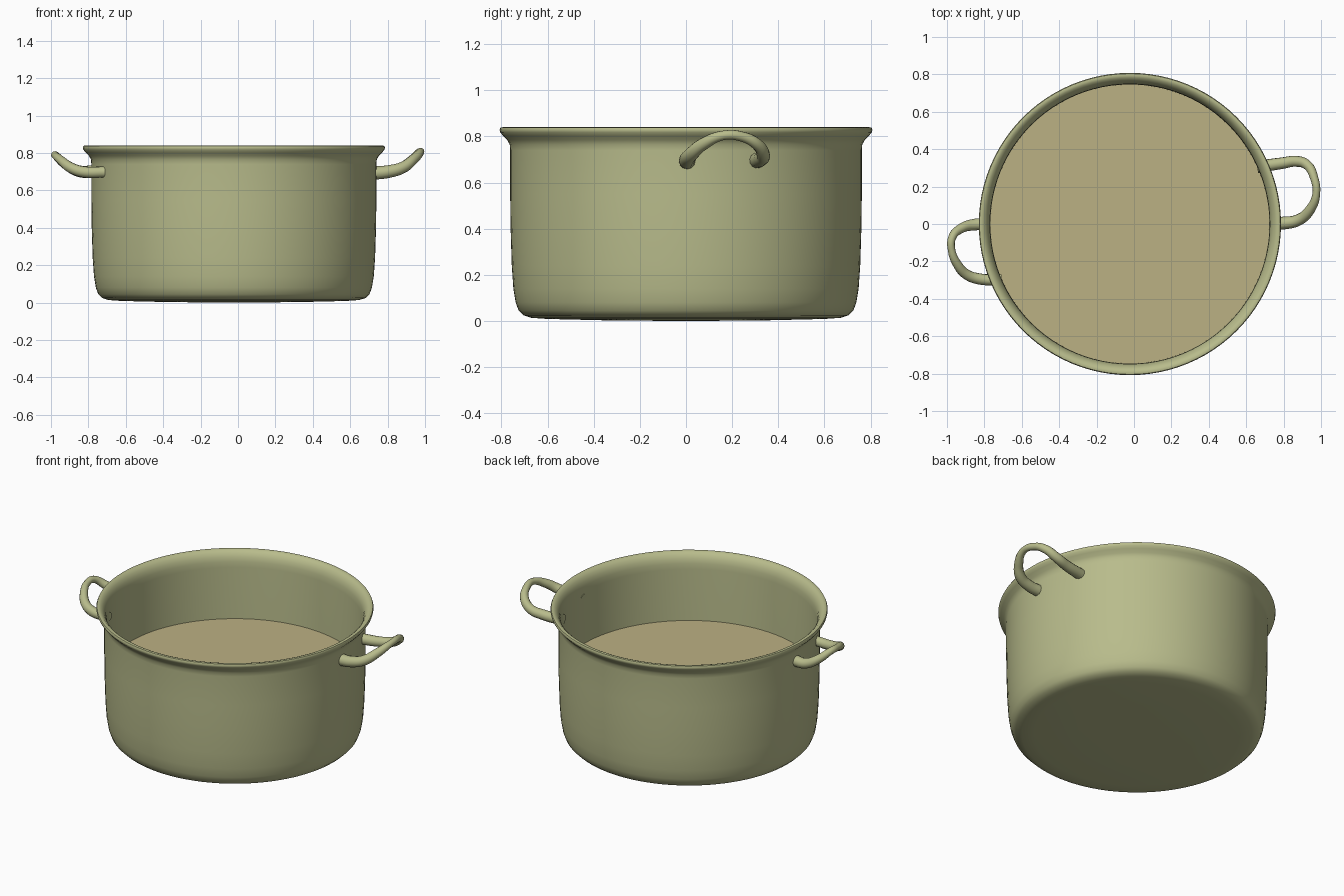
import bpy, bmesh, math

if "Cube" in bpy.data.objects:
    bpy.data.objects.remove(bpy.data.objects["Cube"])

CX = -0.022  # the pot sits slightly left because the handles differ


def material(name, color):
    m = bpy.data.materials.new(name)
    m.diffuse_color = (*color, 1)
    m.use_nodes = True
    m.node_tree.nodes["Principled BSDF"].inputs["Base Color"].default_value = m.diffuse_color
    return m


metal = material("olive_enamel", (0.48, 0.50, 0.26))
tan = material("tan_filling", (0.50, 0.44, 0.23))


def activate(ob):
    bpy.ops.object.select_all(action='DESELECT')
    ob.select_set(True)
    bpy.context.view_layer.objects.active = ob


def lathe(name, profile, mat, steps=96):
    bm = bmesh.new()
    verts = [bm.verts.new((r, 0, z)) for r, z in profile]
    edges = [bm.edges.new(p) for p in zip(verts, verts[1:])]
    bmesh.ops.spin(bm, geom=verts + edges, cent=(0, 0, 0), axis=(0, 0, 1),
                   angle=2 * math.pi, steps=steps)
    bmesh.ops.remove_doubles(bm, verts=bm.verts, dist=0.0003)
    bmesh.ops.recalc_face_normals(bm, faces=bm.faces)
    me = bpy.data.meshes.new(name)
    bm.to_mesh(me)
    bm.free()
    ob = bpy.data.objects.new(name, me)
    ob.location.x = CX
    bpy.context.collection.objects.link(ob)
    me.materials.append(mat)
    activate(ob)
    bpy.ops.object.shade_smooth_by_angle(angle=math.radians(40))
    return ob


def handle(name, path):
    cu = bpy.data.curves.new(name, 'CURVE')
    cu.dimensions = '3D'
    cu.bevel_depth = 1.0
    cu.bevel_resolution = 4
    cu.resolution_u = 8
    cu.use_fill_caps = True
    sp = cu.splines.new('BEZIER')
    sp.bezier_points.add(len(path) - 1)
    for bp, (x, y, z, r) in zip(sp.bezier_points, path):
        bp.co = (x, y, z)
        bp.radius = r
        bp.handle_left_type = bp.handle_right_type = 'AUTO'
    ob = bpy.data.objects.new(name, cu)
    bpy.context.collection.objects.link(ob)
    cu.materials.append(metal)
    activate(ob)
    bpy.ops.object.convert(target='MESH')
    bpy.ops.object.shade_smooth_by_angle(angle=math.radians(50))


# pot shell: outside from the base up, over the flared rim, and down inside
lathe("pot_body", [
    (0, 0.0), (0.35, 0.003), (0.60, 0.009), (0.67, 0.014), (0.705, 0.025),
    (0.725, 0.045), (0.738, 0.08), (0.748, 0.14), (0.755, 0.24),
    (0.760, 0.40), (0.762, 0.55), (0.762, 0.74), (0.764, 0.765),
    (0.775, 0.785), (0.793, 0.803), (0.805, 0.818), (0.808, 0.829),
    (0.804, 0.838), (0.795, 0.840), (0.782, 0.836), (0.768, 0.823),
    (0.756, 0.803), (0.749, 0.775), (0.747, 0.74), (0.746, 0.40),
    (0.738, 0.20), (0.722, 0.09), (0.70, 0.05), (0.65, 0.03), (0, 0.02),
], metal)

# flat contents filling the lower half
lathe("filling", [(0, 0.41), (0.746, 0.41)], tan)

# two loop handles with slightly different bends (x, y, z, radius)
handle("right_handle", [
    (0.725, 0.005, 0.693, 0.036), (0.80, 0.005, 0.700, 0.034),
    (0.88, 0.022, 0.722, 0.031), (0.94, 0.075, 0.767, 0.027),
    (0.975, 0.165, 0.805, 0.020), (0.962, 0.25, 0.797, 0.022),
    (0.93, 0.312, 0.762, 0.026), (0.87, 0.335, 0.720, 0.029),
    (0.79, 0.325, 0.702, 0.031), (0.66, 0.305, 0.695, 0.034)])
handle("left_handle", [
    (-0.77, -0.003, 0.700, 0.034), (-0.85, -0.003, 0.703, 0.031),
    (-0.925, -0.024, 0.742, 0.026), (-0.973, -0.075, 0.785, 0.021),
    (-0.975, -0.14, 0.785, 0.020), (-0.945, -0.215, 0.760, 0.024),
    (-0.895, -0.27, 0.722, 0.028), (-0.83, -0.293, 0.700, 0.030),
    (-0.71, -0.30, 0.698, 0.030)])
